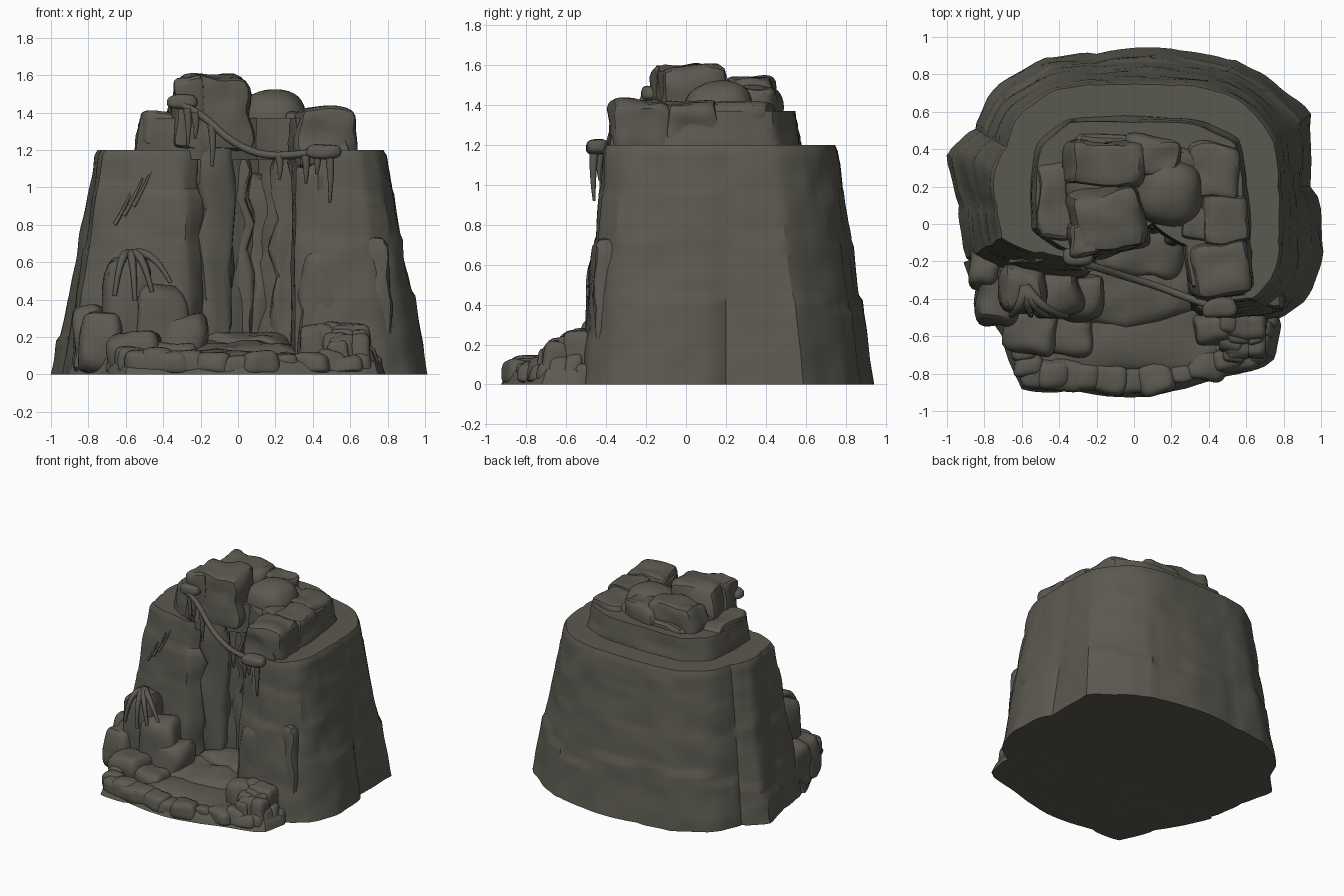
import bpy
import bmesh
import math
import random
from mathutils import Vector, noise

random.seed(4)
start_cube = bpy.data.objects.get("Cube")
if start_cube:
    bpy.data.objects.remove(start_cube)

stone = bpy.data.materials.new("dark olive stone")
stone.use_nodes = True
stone_colour = (0.105, 0.1, 0.08, 1)
stone.diffuse_color = stone_colour
stone.node_tree.nodes["Principled BSDF"].inputs["Base Color"].default_value = stone_colour


def finish(name, bm):
    """Turn a bmesh into a named stone object with soft shading."""
    bmesh.ops.recalc_face_normals(bm, faces=bm.faces[:])
    mesh = bpy.data.meshes.new(name)
    bm.to_mesh(mesh)
    bm.free()
    mesh.materials.append(stone)
    obj = bpy.data.objects.new(name, mesh)
    bpy.context.collection.objects.link(obj)
    bpy.ops.object.select_all(action='DESELECT')
    obj.select_set(True)
    bpy.context.view_layer.objects.active = obj
    bpy.ops.object.shade_smooth_by_angle(angle=math.radians(32))
    return obj


def cliff(name, base, top, low, high, relief=0.02, samples=6):
    """Loft one outline into another, each edge a stack of slabs stepping back upwards."""
    bm = bmesh.new()
    rows = max(3, int((high - low) / 0.03))
    count = len(base)
    cuts = [(random.uniform(0.15, 0.4), random.uniform(0.5, 0.65), random.uniform(0.75, 0.95))
            for _ in base]
    steps = [sorted((random.uniform(-0.7, 0.8) for _ in range(4)), reverse=True) for _ in base]
    rings = []
    for row in range(rows + 1):
        s = row / rows
        lip = 0.06 if row == rows else 0
        outline = [Vector(b).lerp(Vector(t), s + lip) for b, t in zip(base, top)]
        ring = []
        for i, start in enumerate(outline):
            edge = outline[(i + 1) % count] - start
            outward = Vector((edge.y, -edge.x)).normalized()
            layer = sum(s > cut for cut in cuts[i])
            for k in range(samples):
                u = k / samples
                push = relief * (steps[i][layer] + 0.5 * math.sin(math.pi * u) ** 0.4)
                p = start + edge * u + outward * push
                z = low + (high - low) * s
                wobble = noise.noise(Vector((p.x, p.y, z)) * 6) * relief * 0.6
                ring.append(bm.verts.new((p.x + outward.x * wobble, p.y + outward.y * wobble, z)))
        rings.append(ring)
    total = len(rings[0])
    for lower, upper in zip(rings, rings[1:]):
        for j in range(total):
            n = (j + 1) % total
            bm.faces.new((lower[j], lower[n], upper[n], upper[j]))
    bm.faces.new(rings[-1])
    bm.faces.new(rings[0][::-1])
    return finish(name, bm)


def rocks(name, places, power=7, rough=0.03, taper=0.08):
    """Worn blocks, each given as x, y, bottom, top, half width, half depth."""
    bm = bmesh.new()
    for x, y, low, high, wide, deep in places:
        part = bmesh.new()
        bmesh.ops.create_cube(part, size=2)
        bmesh.ops.subdivide_edges(part, edges=part.edges[:], cuts=7, use_grid_fill=True)
        turn = random.uniform(-0.2, 0.2)
        for v in part.verts:
            q = v.co / sum(abs(c) ** power for c in v.co) ** (1 / power)
            shrink = 1 - taper * q.z
            px, py = q.x * wide * shrink, q.y * deep * shrink
            px, py = px - py * turn, py + px * turn
            p = Vector((x + px, y + py, low + (high - low) * (q.z + 1) / 2))
            p += noise.noise_vector(p * 7) * rough
            v.co = (p.x, p.y, max(p.z, 0))
        temp = bpy.data.meshes.new("part")
        part.to_mesh(temp)
        part.free()
        bm.from_mesh(temp)
        bpy.data.meshes.remove(temp)
    return finish(name, bm)


def strands(name, paths, thick, tip=1.0):
    """Round cords along point paths, thinning towards the tip."""
    curve = bpy.data.curves.new(name, 'CURVE')
    curve.dimensions = '3D'
    curve.bevel_depth = thick
    curve.bevel_resolution = 2
    curve.resolution_u = 6
    curve.use_fill_caps = True
    for path in paths:
        spline = curve.splines.new('NURBS')
        spline.points.add(len(path) - 1)
        spline.use_endpoint_u = True
        spline.order_u = 3
        for i, (point, co) in enumerate(zip(spline.points, path)):
            point.co = (*co, 1)
            point.radius = 1 + (tip - 1) * i / (len(path) - 1)
    curve.materials.append(stone)
    obj = bpy.data.objects.new(name, curve)
    bpy.context.collection.objects.link(obj)
    return obj


# Main cliff, foot outline and ledge outline, with the alcove cut into the front
foot = [(0.1, 0), (0.28, -0.12), (0.31, -0.45), (0.5, -0.51), (0.77, -0.49), (0.92, -0.38),
        (1, -0.15), (0.95, 0.2), (0.94, 0.58), (0.7, 0.77), (0.5, 0.87), (0.2, 0.92),
        (-0.2, 0.9), (-0.47, 0.88), (-0.75, 0.69), (-0.84, 0.5), (-0.99, 0.37), (-0.92, 0.1),
        (-0.89, -0.17), (-0.6, -0.3), (-0.28, -0.3), (-0.2, -0.14)]
ledge = [(0.1, 0.02), (0.28, -0.1), (0.31, -0.35), (0.45, -0.42), (0.64, -0.4), (0.76, -0.28),
         (0.79, -0.1), (0.79, 0.2), (0.77, 0.45), (0.63, 0.63), (0.45, 0.73), (0.2, 0.76),
         (-0.2, 0.76), (-0.42, 0.73), (-0.63, 0.59), (-0.7, 0.42), (-0.76, 0.3), (-0.75, 0.1),
         (-0.72, -0.08), (-0.5, -0.17), (-0.3, -0.2), (-0.18, -0.12)]
cliff("cliff_wall", foot, ledge, 0, 1.2)

# Upper tier set back from the ledge
tier = [(0.1, 0), (0.28, -0.12), (0.32, -0.35), (0.58, -0.38), (0.62, -0.1), (0.6, 0.2),
        (0.56, 0.45), (0.35, 0.55), (0, 0.57), (-0.35, 0.56), (-0.52, 0.42), (-0.55, 0.2),
        (-0.54, -0.02), (-0.38, -0.14), (-0.22, -0.17)]
cliff("upper_tier", tier, [(x * 0.97, y * 0.97) for x, y in tier], 1.15, 1.37, relief=0.015)

# Crown blocks and the round boulder on the summit
rocks("crown_blocks", [
    (-0.14, 0.02, 1.2, 1.6, 0.2, 0.17), (-0.27, -0.08, 1.2, 1.59, 0.08, 0.1),
    (-0.42, 0.12, 1.2, 1.41, 0.09, 0.21), (-0.15, 0.32, 1.3, 1.54, 0.21, 0.12),
    (0.1, 0.36, 1.3, 1.49, 0.15, 0.1), (0.46, -0.24, 1.1, 1.43, 0.16, 0.15),
    (0.42, 0.28, 1.2, 1.41, 0.14, 0.16), (0.48, 0.02, 1.2, 1.42, 0.13, 0.14),
    (0, 0.25, 1.2, 1.42, 0.36, 0.22), (0.34, 0.0, 1.2, 1.4, 0.08, 0.09)])
rocks("summit_boulder", [(0.19, 0.17, 1.2, 1.52, 0.18, 0.18)], power=2.6, rough=0.01)

# Tall ribs lining the alcove
rocks("alcove_ribs", [
    (-0.13, -0.03, 0.1, 1.36, 0.09, 0.12), (0, 0.06, 0.1, 1.25, 0.08, 0.11),
    (0.13, 0.09, 0.1, 1.1, 0.08, 0.11), (0.25, 0.01, 0.1, 1.28, 0.06, 0.11)], rough=0.05)

# Buttresses against the lower wall
rocks("buttresses", [
    (0.47, -0.385, 0, 0.66, 0.14, 0.1), (0.68, -0.35, 0, 0.73, 0.14, 0.11)])

# Ground apron and the alcove floor rising towards the back
apron = [(-0.9, -0.2), (-0.7, -0.6), (-0.6, -0.87), (-0.35, -0.88), (0.05, -0.92),
         (0.5, -0.8), (0.73, -0.72), (0.77, -0.5), (0.5, -0.1), (0, 0.05)]
cliff("ground_apron", apron, [(x * 0.97, y * 0.96) for x, y in apron], 0, 0.09)
rocks("alcove_floor", [(0.04, -0.12, 0, 0.22, 0.26, 0.18), (0.02, -0.32, 0, 0.17, 0.34, 0.22),
                       (0, -0.6, 0, 0.12, 0.45, 0.2)], power=4, taper=0.15)

# Stepped mound on the right-hand side of the alcove
rocks("left_mound", [
    (-0.59, -0.34, 0, 0.63, 0.13, 0.13), (-0.42, -0.37, 0, 0.47, 0.14, 0.13),
    (-0.29, -0.39, 0, 0.32, 0.12, 0.12), (-0.72, -0.39, 0, 0.33, 0.12, 0.15),
    (-0.55, -0.57, 0, 0.24, 0.14, 0.12), (-0.79, -0.23, 0, 0.36, 0.09, 0.12),
    (-0.35, -0.59, 0, 0.17, 0.14, 0.11)], power=5)

# Rubble along the front rim and heaped beside the alcove
rim = [Vector(p) for p in apron[1:8]]
rubble = []
for a, b in zip(rim, rim[1:]):
    for k in range(3):
        p = a.lerp(b, (k + 0.5) / 3) * 0.92
        size = random.uniform(0.05, 0.09)
        rubble.append((p.x, p.y, 0, random.uniform(0.09, 0.15), size * 1.2, size))
for _ in range(14):
    x, y = random.uniform(0.33, 0.68), random.uniform(-0.7, -0.53)
    size = random.uniform(0.05, 0.08)
    rubble.append((x, y, 0, 0.28 + (y + 0.53) * 0.6, size, size))
rocks("rubble", rubble, power=4, rough=0.02)

# Sagging rope with a knot at each end
rope = [(-0.32, -0.2, 1.45), (-0.2, -0.23, 1.4), (-0.05, -0.28, 1.25),
        (0.12, -0.33, 1.17), (0.3, -0.4, 1.17), (0.5, -0.47, 1.2)]
strands("rope", [rope], 0.02)
rocks("rope_knots", [(-0.3, -0.18, 1.41, 1.49, 0.08, 0.05), (0.45, -0.45, 1.15, 1.23, 0.09, 0.05)],
      power=3, rough=0.02)

# Moss hanging from the rope
hanging = []
for x, y, z, drop in [(-0.27, -0.22, 1.42, 0.2), (-0.23, -0.23, 1.4, 0.14), (-0.14, -0.25, 1.33, 0.22),
                      (0.22, -0.37, 1.17, 0.13), (0.36, -0.43, 1.17, 0.15), (0.42, -0.46, 1.17, 0.1),
                      (0.49, -0.46, 1.17, 0.25)]:
    hanging.append([(x, y, z), (x + 0.01, y - 0.01, z - drop / 2), (x, y, z - drop)])
strands("hanging_moss", hanging, 0.024, tip=0.3)

# Drooping roots over the mound
roots = [[(-0.58, -0.34, 0.63), (-0.58 + reach / 2, -0.48, 0.7), (-0.58 + reach, -0.49, 0.38 + abs(reach) / 2)]
         for reach in (-0.08, 0.03, 0.12, 0.22)]
strands("drooping_roots", roots, 0.03, tip=0.4)

# Slanted scratches on the front wall
scratches = []
for i in range(5):
    x, z = -0.66 + i * 0.05, 0.8 + (i % 3) * 0.05
    scratches.append([(x, -0.2, z), (x + 0.05, -0.2, z + 0.08), (x + 0.1, -0.18, z + 0.2)])
strands("wall_scratches", scratches, 0.012, tip=0.4)
